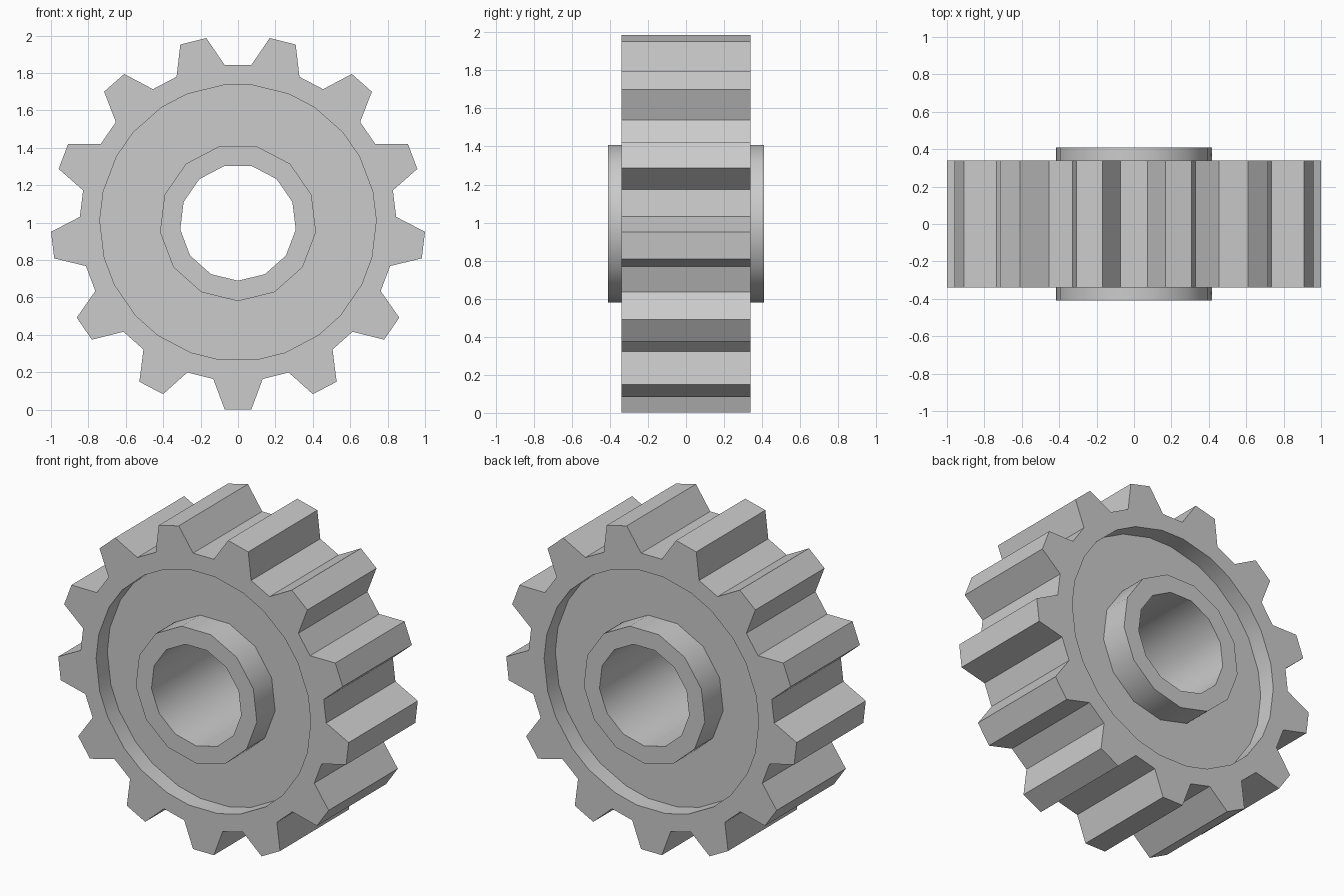
import bpy, bmesh
from math import sin, cos, radians, pi

if "Cube" in bpy.data.objects:
    bpy.data.objects.remove(bpy.data.objects["Cube"])

TEETH = 13
PITCH = 2 * pi / TEETH
CENTRE_Z = 1.0
bm = bmesh.new()


def ring(radius, y, half_angles=(0,)):
    """Vertices around the axis, starting at the bottom tooth."""
    verts = []
    for k in range(TEETH):
        for h in half_angles:
            a = -pi / 2 + k * PITCH + radians(h)
            verts.append(bm.verts.new((radius * cos(a), y, CENTRE_Z + radius * sin(a))))
    return verts


def bridge(a, b):
    n = len(a)
    for i in range(n):
        j = (i + 1) % n
        bm.faces.new((a[i], a[j], b[j], b[i]))


def side(s):
    bore = ring(0.311, s * 0.41)
    hub = ring(0.42, s * 0.41)
    hub_base = ring(0.42, s * 0.23)
    web = ring(0.739, s * 0.23, (-7.8, 7.8))
    rim = ring(0.739, s * 0.34, (-7.8, 7.8))
    # tooth outline: root, tip, tip, root
    root = ring(0.846, s * 0.34, (-9.0, 9.0))
    tip = ring(1.001, s * 0.34, (-4.1, 4.1))
    bridge(bore, hub)
    bridge(hub, hub_base)
    bridge(web, rim)
    bridge(rim, root)
    outline = []
    for k in range(TEETH):
        a, b, c = 2 * k, 2 * k + 1, (2 * k + 2) % (2 * TEETH)
        n = (k + 1) % TEETH
        # recessed web
        bm.faces.new((hub_base[k], web[a], web[b]))
        bm.faces.new((hub_base[k], web[b], web[c], hub_base[n]))
        # tooth end face
        tooth = [root[a], tip[a], tip[b], root[b]]
        bm.faces.new(tooth)
        outline += tooth
    return bore, outline


# both end faces, then the bore wall and toothed wall between them
front_bore, front_outline = side(-1)
back_bore, back_outline = side(1)
bridge(front_bore, back_bore)
bridge(front_outline, back_outline)
bmesh.ops.recalc_face_normals(bm, faces=bm.faces[:])

mesh = bpy.data.meshes.new("gear_wheel")
bm.to_mesh(mesh)
bm.free()
gear = bpy.data.objects.new("gear_wheel", mesh)
bpy.context.collection.objects.link(gear)
bpy.context.view_layer.objects.active = gear
gear.select_set(True)
bpy.ops.object.shade_smooth_by_angle(angle=radians(30))
